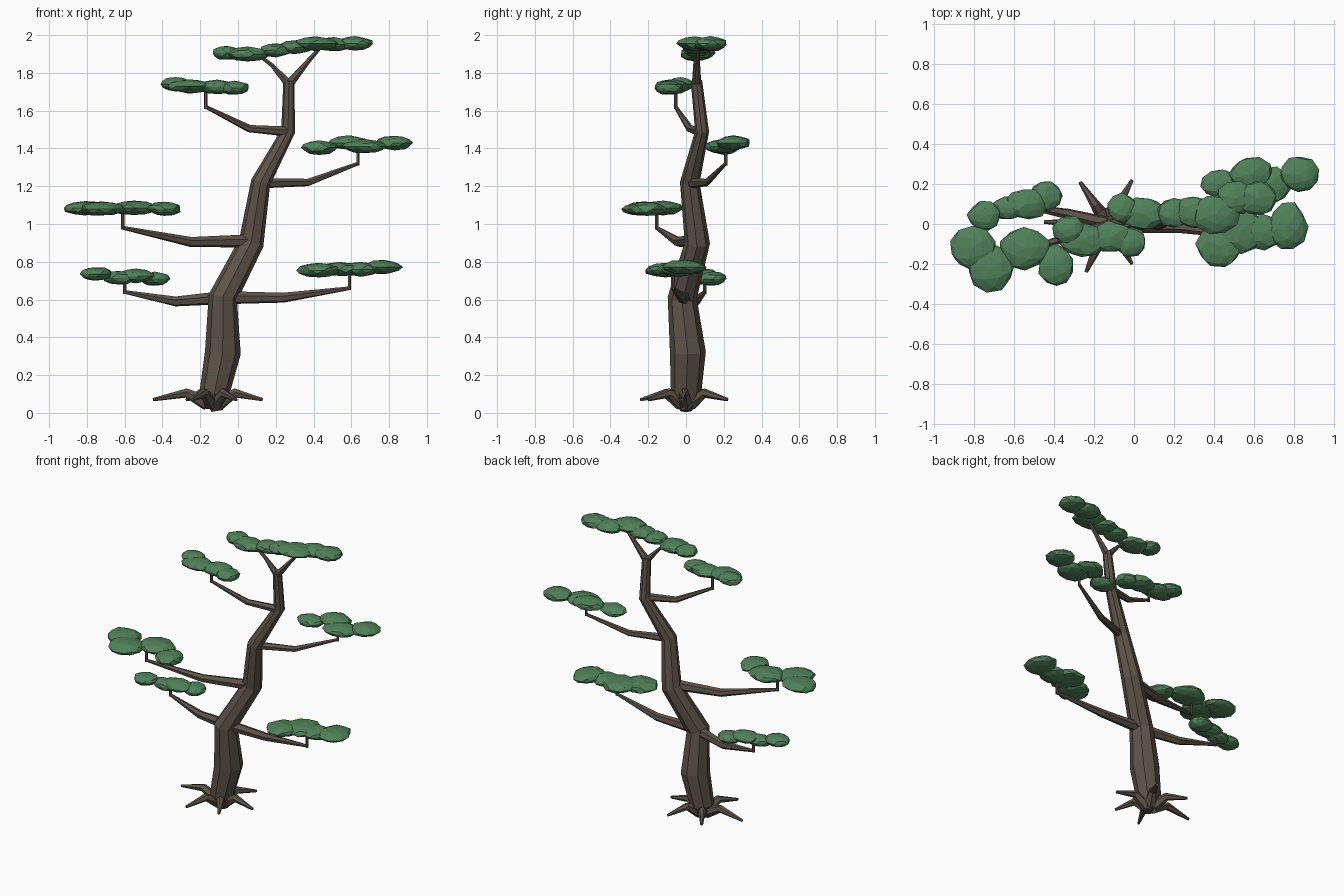
import bpy, bmesh, math, random
from mathutils import Vector, Matrix

random.seed(4)


def material(name, rgb):
    m = bpy.data.materials.new(name)
    m.diffuse_color = (*rgb, 1)
    return m


BARK = material("bark", (0.11, 0.085, 0.065))
LEAF = material("leaf", (0.08, 0.22, 0.10))


def finish(bm, name, mat):
    bmesh.ops.recalc_face_normals(bm, faces=bm.faces[:])
    me = bpy.data.meshes.new(name)
    bm.to_mesh(me)
    bm.free()
    me.materials.append(mat)
    ob = bpy.data.objects.new(name, me)
    bpy.context.collection.objects.link(ob)
    return ob


def tube(name, pts, sides):
    """Faceted limb through (x, y, z, radius) points."""
    bm = bmesh.new()
    P = [Vector(p[:3]) for p in pts]
    steps = [(b - a).normalized() for a, b in zip(P, P[1:])]
    tangents = [steps[0]] + [(a + b).normalized() for a, b in zip(steps, steps[1:])] + [steps[-1]]
    u = tangents[0].orthogonal().normalized()
    rings = []
    for i, (c, t) in enumerate(zip(P, tangents)):
        if i:
            u = tangents[i - 1].rotation_difference(t) @ u
        v = t.cross(u)
        rings.append([bm.verts.new(c + pts[i][3] * (math.cos(a) * u + math.sin(a) * v))
                      for a in (2 * math.pi * k / sides for k in range(sides))])
    for r, s in zip(rings, rings[1:]):
        for k in range(sides):
            n = (k + 1) % sides
            bm.faces.new((r[k], r[n], s[n], s[k]))
    bm.faces.new(rings[0])
    bm.faces.new(rings[-1])
    return finish(bm, name, BARK)


def foliage(name, blobs):
    """Pad of flattened, slightly uneven balls: (x, y, z, rx, ry)."""
    bm = bmesh.new()
    for x, y, z, rx, ry in blobs:
        M = Matrix.Translation((x, y, z)) @ Matrix.Diagonal((rx, ry, 0.038, 1))
        new = bmesh.ops.create_icosphere(bm, subdivisions=2, radius=1)["verts"]
        spin = Matrix.Rotation(random.uniform(0, 6.28), 4, 'Z')
        for v in new:
            v.co = M @ (spin @ v.co * random.uniform(0.9, 1.06))
    return finish(bm, name, LEAF)


# Winding trunk
tube("trunk", [(-0.11, 0, 0.01, 0.03), (-0.125, 0, 0.10, 0.08), (-0.08, 0.01, 0.32, 0.095),
               (-0.08, -0.02, 0.61, 0.077), (0.07, 0.06, 0.90, 0.067), (0.12, 0.02, 1.22, 0.052),
               (0.265, 0.085, 1.49, 0.037), (0.27, 0.055, 1.76, 0.03)], 8)

# Roots spreading from the base
for i, (x, y) in enumerate([(0.13, -0.02), (-0.01, 0.22), (-0.27, 0.21),
                            (-0.45, 0.01), (-0.24, -0.24), (-0.01, -0.2)]):
    dx, dy = x + 0.13, y
    tube(f"root_{i + 1}", [(-0.13 + dx * 0.1, dy * 0.1, 0.05, 0.04),
                           (-0.13 + dx * 0.45, dy * 0.45, 0.105, 0.026),
                           (x, y, 0.07, 0.009)], 6)

# Side branches with an upright twig: start, elbow, tip, twig top
branches = {
    "lower_left": ((-0.08, -0.01, 0.61), (-0.33, 0.05, 0.59), (-0.6, 0.10, 0.64), 0.72),
    "lower_right": ((-0.08, -0.01, 0.61), (0.24, -0.02, 0.61), (0.59, -0.07, 0.66), 0.76),
    "middle_left": ((0.06, 0.04, 0.91), (-0.25, -0.04, 0.905), (-0.61, -0.155, 0.98), 1.08),
    "middle_right": ((0.12, 0.02, 1.215), (0.37, 0.11, 1.22), (0.635, 0.21, 1.32), 1.41),
    "upper_left": ((0.26, 0.07, 1.49), (0.06, 0.02, 1.505), (-0.17, -0.055, 1.62), 1.72),
}
for name, (a, b, c, top) in branches.items():
    k = 1.0 if a[2] < 1 else 0.75
    tube(f"{name}_branch", [(*a, 0.036 * k), (*b, 0.027 * k), (*c, 0.010)], 6)
    tube(f"{name}_twig", [(c[0], c[1], c[2] - 0.01, 0.009), (c[0], c[1], top, 0.009)], 6)

# Crown fork
tube("crown_fork_left", [(0.27, 0.055, 1.74, 0.024), (0.18, 0.05, 1.84, 0.012), (0.09, 0.05, 1.91, 0.009)], 6)
tube("crown_fork_right", [(0.27, 0.055, 1.74, 0.026), (0.37, 0.06, 1.86, 0.014), (0.44, 0.06, 1.94, 0.010)], 6)

# Foliage pads
foliage("lower_left_foliage", [(-0.75, 0.04, 0.735, 0.085, 0.075), (-0.63, 0.08, 0.715, 0.09, 0.06),
                               (-0.54, 0.10, 0.725, 0.11, 0.08), (-0.44, 0.14, 0.71, 0.08, 0.075)])
foliage("lower_right_foliage", [(0.43, -0.11, 0.755, 0.12, 0.11), (0.54, -0.03, 0.76, 0.12, 0.12),
                                (0.65, -0.04, 0.76, 0.11, 0.09), (0.77, -0.01, 0.772, 0.10, 0.12)])
foliage("middle_left_foliage", [(-0.81, -0.12, 1.085, 0.12, 0.11), (-0.72, -0.22, 1.08, 0.12, 0.12),
                                (-0.55, -0.12, 1.085, 0.13, 0.11), (-0.39, -0.21, 1.08, 0.09, 0.11)])
foliage("middle_right_foliage", [(0.43, 0.20, 1.405, 0.10, 0.075), (0.59, 0.25, 1.43, 0.11, 0.09),
                                 (0.67, 0.19, 1.41, 0.12, 0.10), (0.83, 0.25, 1.43, 0.10, 0.095)])
foliage("upper_left_foliage", [(-0.33, -0.03, 1.74, 0.085, 0.075), (-0.26, -0.08, 1.73, 0.12, 0.085),
                               (-0.11, -0.065, 1.725, 0.11, 0.08), (-0.02, -0.09, 1.72, 0.085, 0.075)])
foliage("crown_foliage", [(-0.06, 0.08, 1.905, 0.08, 0.075), (0.05, 0.05, 1.90, 0.12, 0.085),
                          (0.20, 0.055, 1.92, 0.09, 0.075), (0.30, 0.06, 1.935, 0.09, 0.085),
                          (0.41, 0.05, 1.955, 0.12, 0.10), (0.51, 0.13, 1.95, 0.10, 0.085),
                          (0.62, 0.13, 1.955, 0.10, 0.09)])
